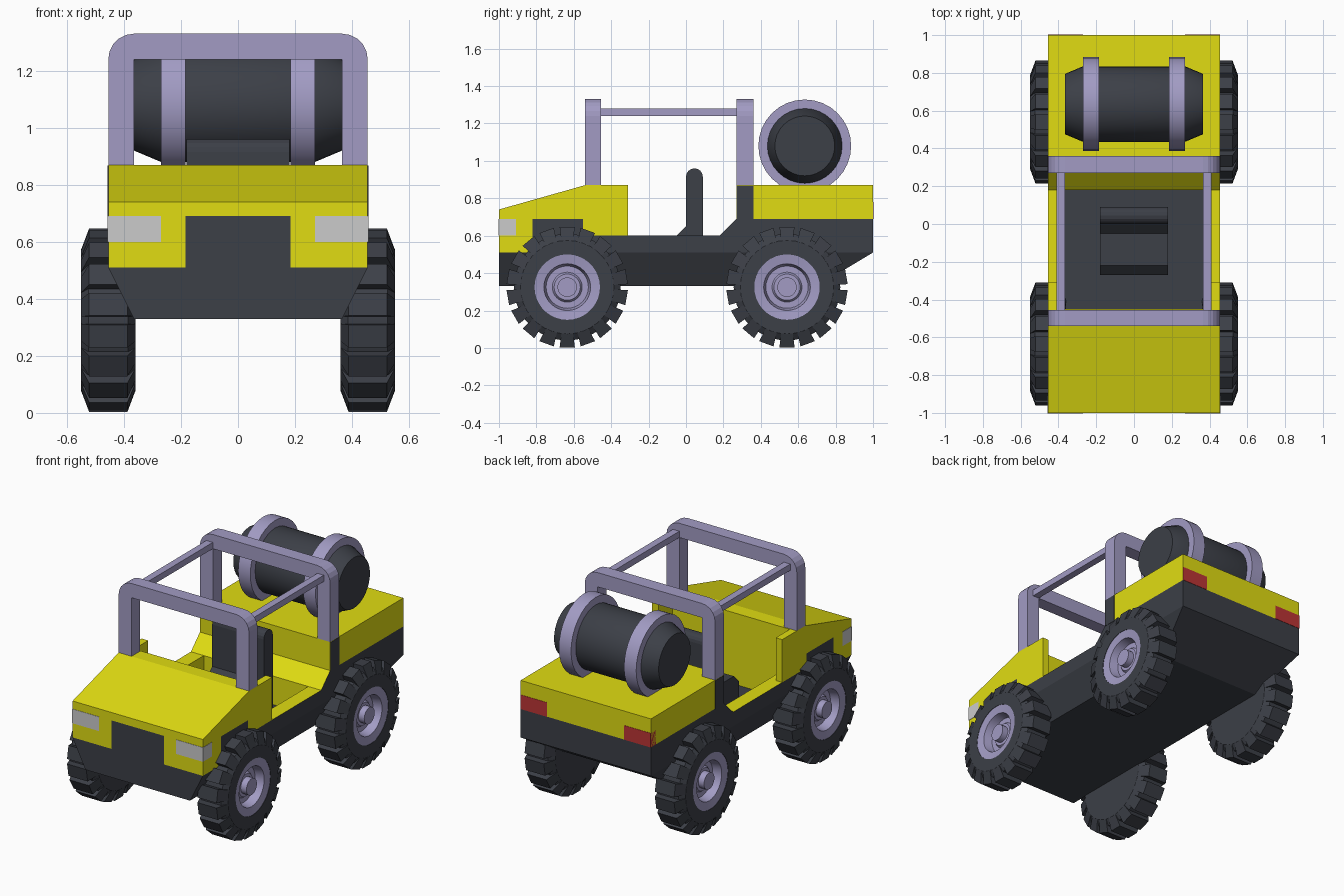
import bpy, bmesh, math
from mathutils import Vector

if "Cube" in bpy.data.objects:
    bpy.data.objects.remove(bpy.data.objects["Cube"])


def material(name, rgb):
    m = bpy.data.materials.new(name)
    m.diffuse_color = (*rgb, 1)
    m.use_nodes = True
    m.node_tree.nodes["Principled BSDF"].inputs["Base Color"].default_value = m.diffuse_color
    return m


YELLOW = material("yellow_paint", (0.75, 0.72, 0.006))
DARK = material("dark_plastic", (0.045, 0.05, 0.063))
LILAC = material("lilac_metal", (0.36, 0.33, 0.55))
RED = material("red_lens", (0.5, 0.035, 0.035))
W = 0.455  # body half width


def build(name, verts, faces, mat=None, smooth=False):
    bm = bmesh.new()
    vs = [bm.verts.new(v) for v in verts]
    for f in faces:
        bm.faces.new([vs[i] for i in f])
    bmesh.ops.remove_doubles(bm, verts=bm.verts, dist=1e-5)
    bmesh.ops.recalc_face_normals(bm, faces=bm.faces)
    me = bpy.data.meshes.new(name)
    bm.to_mesh(me)
    bm.free()
    if mat:
        me.materials.append(mat)
    if smooth:
        me.polygons.foreach_set("use_smooth", [True] * len(me.polygons))
        me.set_sharp_from_angle(angle=math.radians(30))
    ob = bpy.data.objects.new(name, me)
    bpy.context.collection.objects.link(ob)
    return ob


def loft(name, a, b, mat=None):
    """Solid between two matching outlines."""
    n = len(a)
    faces = [[i, (i + 1) % n, n + (i + 1) % n, n + i] for i in range(n)]
    return build(name, a + b, faces + [list(range(n)), list(range(n, 2 * n))], mat)


def side_profile(name, pts, x0, x1, mat=None):
    return loft(name, [(x0, y, z) for y, z in pts], [(x1, y, z) for y, z in pts], mat)


def box(name, x, y, z, mat=None):
    pts = [(y[0], z[0]), (y[1], z[0]), (y[1], z[1]), (y[0], z[1])]
    return side_profile(name, pts, x[0], x[1], mat)


def pair(name, x, y, z, mat=None):
    box(name + "_right", x, y, z, mat)
    box(name + "_left", (-x[1], -x[0]), y, z, mat)


def lathe(name, prof, cy, cz, mat, n=32, closed=False):
    """Revolve (radius, x) points around an axis along x."""
    verts, faces, k = [], [], len(prof)
    for i in range(n):
        a = math.tau * i / n
        verts += [(x, cy + r * math.cos(a), cz + r * math.sin(a)) for r, x in prof if r > 0]
    ring = len(verts) // n
    for i in range(n):
        j = (i + 1) % n
        for p in range(ring if closed else ring - 1):
            q = (p + 1) % ring
            faces.append([i * ring + p, i * ring + q, j * ring + q, j * ring + p])
    # end caps where the profile meets the axis
    if prof[0][0] == 0:
        faces.append([i * ring for i in range(n)])
    if prof[-1][0] == 0:
        faces.append([i * ring + ring - 1 for i in range(n)])
    return build(name, verts, faces, mat, True)


# lower hull, tapering downwards, and the tub above it
def hull_ring(z, x, y1):
    return [(-x, -1, z), (x, -1, z), (x, y1, z), (-x, y1, z)]


hull = loft("chassis_hull", hull_ring(0.33, 0.365, 0.70), hull_ring(0.51, W, 1), DARK)
tub = side_profile("body_tub", [(-0.82, 0.51), (-0.82, 0.69), (-0.55, 0.69), (-0.55, 0.6),
                   (0.18, 0.6), (0.27, 0.69), (1, 0.69), (1, 0.51)], -W, W, DARK)

# open cabin recess, lined in yellow
cutter = box("cabin_cutter", (-0.365, 0.365), (-0.45, 0.18), (0.42, 1.0))
cutter.hide_render = True
for ob in (hull, tub):
    mod = ob.modifiers.new("cabin", "BOOLEAN")
    mod.object, mod.operation, mod.solver = cutter, "DIFFERENCE", "EXACT"
    bpy.context.view_layer.objects.active = ob
    bpy.ops.object.modifier_apply(modifier="cabin")
    if len(ob.data.materials) < 2:
        ob.data.materials.append(YELLOW)
    for p in ob.data.polygons:
        c, n = p.center, p.normal
        wall = abs(c.x) < 0.37 and -0.46 < c.y < 0.19 and c.z > 0.43 and abs(n.z) < 0.5
        ledge = ob is tub and n.z > 0.5 and -0.5 < c.y < 0.25
        p.material_index = 1 if wall or ledge else 0
bpy.data.objects.remove(cutter)

# hood, grille, front corners and lamps
side_profile("hood", [(-1, 0.69), (-1, 0.74), (-0.54, 0.87), (-0.45, 0.87), (-0.45, 0.6),
             (-0.55, 0.6), (-0.55, 0.69)], -W, W, YELLOW)
box("grille", (-0.185, 0.185), (-1, -0.82), (0.51, 0.69), DARK)
pair("front_corner", (0.185, W), (-1, -0.82), (0.51, 0.69), YELLOW)
pair("hood_side_flange", (0.41, W), (-0.45, -0.31), (0.6, 0.87), YELLOW)
pair("headlight", (0.27, W + 0.002), (-1.002, -0.91), (0.6, 0.69))

# rear deck with dark door pillars and tail lights
box("rear_deck", (-W, W), (0.27, 1), (0.69, 0.87), YELLOW)
pair("door_pillar", (0.42, W + 0.002), (0.272, 0.36), (0.69, 0.868), DARK)
pair("tail_light", (0.27, W), (0.95, 1.002), (0.69, 0.78), RED)

# seat with rounded backrest top
seat = [(0.09, 0.42)] + [(0.045 + 0.045 * math.cos(a), 0.915 + 0.045 * math.sin(a))
                         for a in [math.pi * i / 8 for i in range(9)]]
seat += [(0, 0.65), (-0.05, 0.6), (-0.22, 0.6), (-0.27, 0.55), (-0.27, 0.42)]
side_profile("seat", seat, -0.18, 0.18, DARK)

# roll cage: two rounded hoops joined by side rails
corner = [(W - 0.09 + 0.09 * math.cos(a), 1.24 + 0.09 * math.sin(a))
          for a in [math.pi / 2 * i / 5 for i in range(6)]]
hoop = [(W, 0.87)] + corner + [(-x, z) for x, z in reversed(corner)]
hoop += [(-W, 0.87), (-0.365, 0.87), (-0.365, 1.24), (0.365, 1.24), (0.365, 0.87)]
for name, y0, y1 in (("front_hoop", -0.54, -0.455), ("rear_hoop", 0.27, 0.36)):
    loft(name, [(x, y0, z) for x, z in hoop], [(x, y1, z) for x, z in hoop], LILAC)
pair("cage_rail", (0.365, 0.41), (-0.456, 0.271), (1.24, 1.28), LILAC)

# barrel and its two bands
lathe("barrel", [(0, -0.365), (0.16, -0.365), (0.2, -0.27), (0.2, 0.27), (0.16, 0.365),
      (0, 0.365)], 0.635, 1.08, DARK)
for side, x0 in (("left", -0.27), ("right", 0.185)):
    lathe("barrel_band_" + side, [(0.19, x0), (0.248, x0), (0.248, x0 + 0.085),
          (0.19, x0 + 0.085)], 0.635, 1.08, LILAC, closed=True)

# wheels: tyre, lugs and dished rim
LUGS = 18
tyre = [(0, 0.36), (0.25, 0.36), (0.285, 0.385), (0.285, 0.525), (0.25, 0.55),
        (0.175, 0.55), (0.175, 0.52), (0, 0.47)]
rim = [(0.176, 0.50), (0.176, 0.548), (0.125, 0.54), (0.113, 0.485), (0.08, 0.485),
       (0.07, 0.50), (0.052, 0.50), (0.052, 0.54), (0, 0.54)]
tyre[-2:] = [(0.175, 0.475), (0, 0.475)]
lug = [(0.25, 0.36), (0.325, 0.388), (0.325, 0.522), (0.25, 0.55)]
for end, cy in (("front", -0.635), ("rear", 0.54)):
    for side, s in (("left", -1), ("right", 1)):
        tag = f"{end}_{side}"
        flip = lambda prof: [(r, s * x) for r, x in prof]
        lathe("tyre_" + tag, flip(tyre), cy, 0.325, DARK, 36)
        lathe("rim_" + tag, flip(rim), cy, 0.325, LILAC)
        verts, faces = [], []
        for i in range(LUGS):
            b = len(verts)
            for half in (-0.36, 0.36):
                a = math.tau * (i + 0.5 + half) / LUGS
                verts += [(x, cy + r * math.cos(a), 0.325 + r * math.sin(a)) for r, x in flip(lug)]
            faces += [[b + j, b + (j + 1) % 4, b + 4 + (j + 1) % 4, b + 4 + j] for j in range(4)]
            faces += [[b, b + 1, b + 2, b + 3], [b + 4, b + 5, b + 6, b + 7]]
        build("tyre_lugs_" + tag, verts, faces, DARK)
